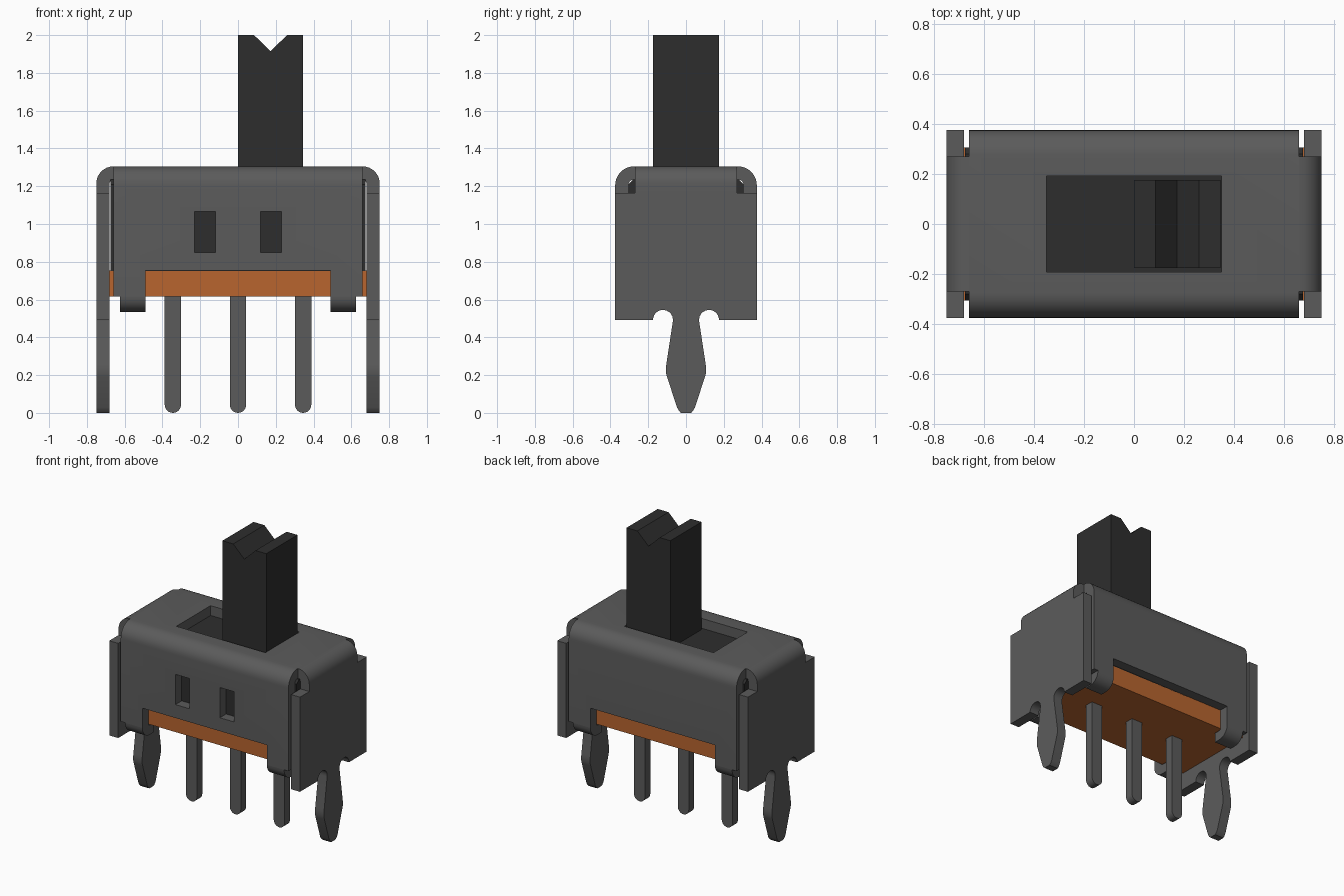
import bpy, bmesh, math
from mathutils import Vector

if "Cube" in bpy.data.objects:
    bpy.data.objects.remove(bpy.data.objects["Cube"], do_unlink=True)


def material(name, rgb):
    m = bpy.data.materials.new(name)
    m.diffuse_color = (*rgb, 1)
    m.use_nodes = True
    b = next(n for n in m.node_tree.nodes if n.type == 'BSDF_PRINCIPLED')
    b.inputs["Base Color"].default_value = (*rgb, 1)
    b.inputs["Roughness"].default_value = 0.6
    return m


STEEL = material("steel grey", (0.105, 0.105, 0.105))
BLACK = material("black plastic", (0.027, 0.027, 0.027))
ORANGE = material("orange board", (0.48, 0.13, 0.028))


def arc(cx, cy, r, a0, a1, n=8):
    """Points on an arc, angles in degrees."""
    return [(cx + r * math.cos(math.radians(a0 + (a1 - a0) * i / n)),
             cy + r * math.sin(math.radians(a0 + (a1 - a0) * i / n))) for i in range(n + 1)]


def prism(name, pts, axis, lo, hi, mat):
    """Extrude a profile: (y, z) along x, or (x, z) along y."""
    def place(p, d):
        return (d, p[0], p[1]) if axis == 'x' else (p[0], d, p[1])
    bm = bmesh.new()
    a = [bm.verts.new(place(p, lo)) for p in pts]
    b = [bm.verts.new(place(p, hi)) for p in pts]
    bm.faces.new(a)
    bm.faces.new(b[::-1])
    for i in range(len(pts)):
        j = (i + 1) % len(pts)
        bm.faces.new((a[i], b[i], b[j], a[j]))
    bmesh.ops.recalc_face_normals(bm, faces=bm.faces[:])
    me = bpy.data.meshes.new(name)
    bm.to_mesh(me)
    bm.free()
    ob = bpy.data.objects.new(name, me)
    bpy.context.collection.objects.link(ob)
    me.materials.append(mat)
    return ob


def box(name, x0, x1, y0, y1, z0, z1, mat):
    return prism(name, [(x0, z0), (x1, z0), (x1, z1), (x0, z1)], 'y', y0, y1, mat)


def activate(ob):
    bpy.ops.object.select_all(action='DESELECT')
    ob.select_set(True)
    bpy.context.view_layer.objects.active = ob


def smooth(ob):
    activate(ob)
    bpy.ops.object.shade_smooth_by_angle(angle=math.radians(30))


def cut(ob, *bounds):
    cutter = box("cutter", *bounds, STEEL)
    cutter.hide_render = True
    mod = ob.modifiers.new("cut", 'BOOLEAN')
    mod.operation, mod.solver, mod.object = 'DIFFERENCE', 'EXACT', cutter
    activate(ob)
    bpy.ops.object.modifier_apply(modifier=mod.name)
    bpy.data.objects.remove(cutter, do_unlink=True)


def flip(pts):
    return [(-u, v) for u, v in reversed(pts)]


# Folded sheet cover: front, top and back in one bent channel
outer = [(0.375, 0.615)] + arc(0.275, 1.205, 0.10, 0, 90)
inner = [(0.305, 0.615)] + arc(0.275, 1.205, 0.03, 0, 90)
cover = prism("cover", outer + flip(outer) + (inner + flip(inner))[::-1],
              'x', -0.66, 0.66, STEEL)
cut(cover, -0.35, 0.35, -0.192, 0.192, 1.15, 1.4)       # lever slot
cut(cover, -0.49, 0.49, -0.5, 0.5, 0.5, 0.755)          # lower openings
for x0 in (-0.23, 0.12):                                # front windows
    cut(cover, x0, x0 + 0.11, -0.5, -0.25, 0.85, 1.065)
smooth(cover)

# Retaining tabs curled under the base
tab = (arc(0.295, 0.615, 0.08, 0, -90) + [(0.25, 0.535), (0.25, 0.605)]
       + arc(0.295, 0.615, 0.01, -90, 0, 4))
for side, sx in (("left", 1), ("right", -1)):
    for face, sy in (("front", -1), ("back", 1)):
        smooth(prism(f"tab_{face}_{side}", [(sy * y, z) for y, z in tab], 'x',
                     *sorted((sx * 0.49, sx * 0.625)), STEEL))

# End plates with bent flange and mounting leg
half = ([(0.025, 0.0), (0.038, 0.012), (0.048, 0.03), (0.1, 0.19), (0.106, 0.21),
         (0.106, 0.245), (0.103, 0.265)] + arc(0.122, 0.492, 0.053, 190, 0, 12)
        + [(0.375, 0.492), (0.375, 1.165)])
flange = (arc(0.66, 1.215, 0.09, 90, 0) + [(0.75, 1.165), (0.68, 1.165)]
          + arc(0.66, 1.215, 0.02, 0, 90, 4))
for side, sx in (("left", 1), ("right", -1)):
    smooth(prism(f"end_plate_{side}", half + flip(half), 'x',
                 *sorted((sx * 0.68, sx * 0.75)), STEEL))
    smooth(prism(f"end_flange_{side}", [(sx * x, z) for x, z in flange],
                 'y', -0.27, 0.27, STEEL))

# Black inner body with chamfered top, and the orange base board
body = [(-0.305, 0.75), (0.305, 0.75), (0.305, 1.21), (0.28, 1.235),
        (-0.28, 1.235), (-0.305, 1.21)]
prism("inner_body", body, 'x', -0.675, 0.675, BLACK)
box("base_board", -0.68, 0.68, -0.305, 0.305, 0.615, 0.755, ORANGE)

# Slider lever with a notched top
prism("lever", [(0, 1.2), (0.345, 1.2), (0.345, 2.0), (0.26, 2.0),
                (0.172, 1.915), (0.085, 2.0), (0, 2.0)], 'y', -0.175, 0.175, BLACK)

# Three contact pins with round ends
for name, x in (("right", -0.345), ("middle", 0), ("left", 0.345)):
    smooth(prism(f"contact_pin_{name}", arc(x, 0.043, 0.043, 180, 360, 12)
                 + [(x + 0.043, 0.63), (x - 0.043, 0.63)], 'y', -0.03, 0.03, STEEL))
